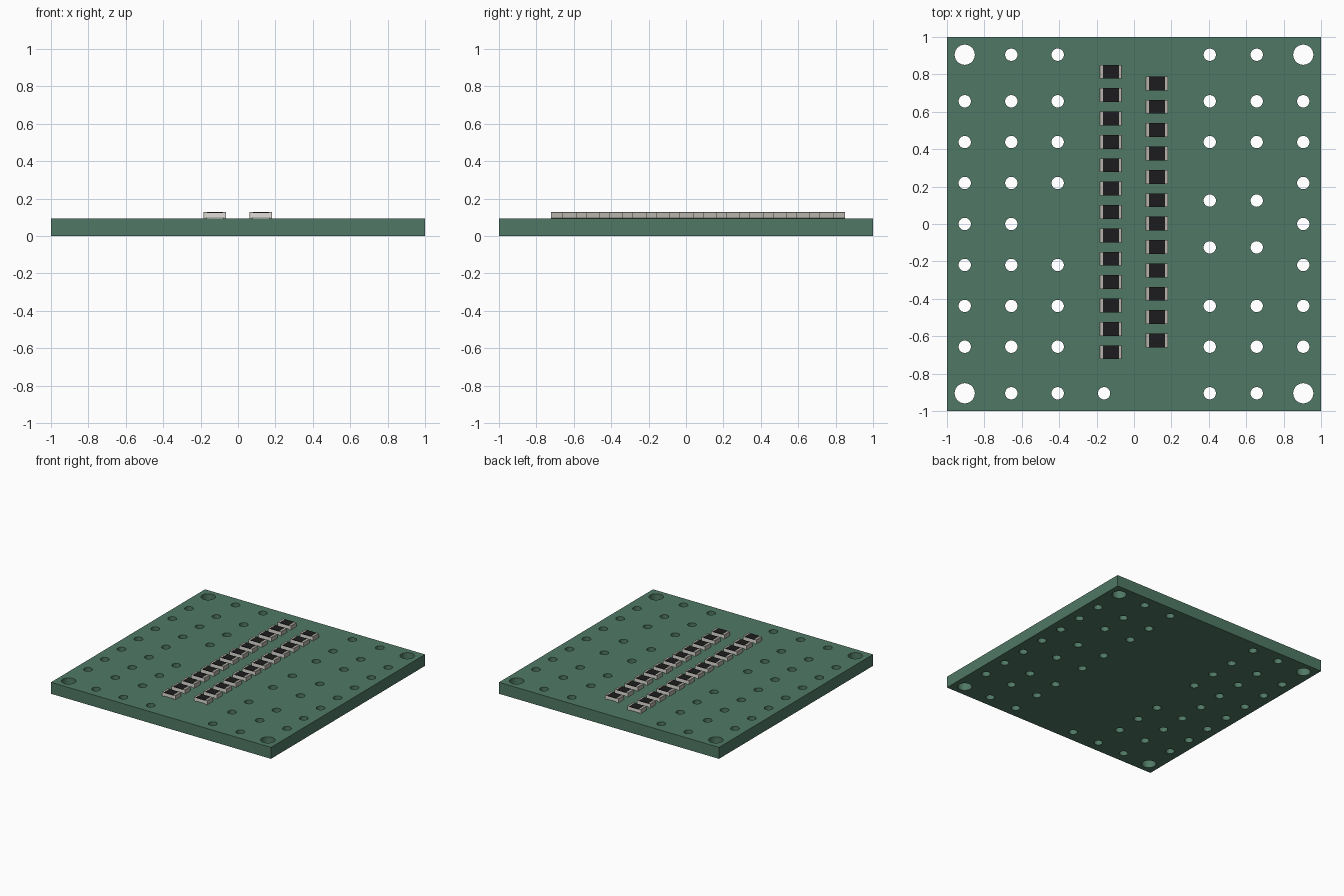
import bpy
import bmesh
from mathutils import Matrix, Vector

if "Cube" in bpy.data.objects:
    bpy.data.objects.remove(bpy.data.objects["Cube"], do_unlink=True)

BOARD_TOP = 0.094
STEP = 0.125


def material(name, color):
    mat = bpy.data.materials.new(name)
    mat.use_nodes = True
    mat.diffuse_color = (*color, 1)
    shader = next(n for n in mat.node_tree.nodes if n.type == "BSDF_PRINCIPLED")
    shader.inputs["Base Color"].default_value = (*color, 1)
    return mat


green = material("board_green", (0.08, 0.19, 0.13))
ceramic = material("ceramic_white", (0.75, 0.72, 0.67))
metal = material("terminal_metal", (0.48, 0.46, 0.42))
black = material("resistor_black", (0.012, 0.012, 0.013))


def add_box(bm, x, y, z, slot=0):
    """Box from (min, max) ranges on each axis."""
    ranges = (x, y, z)
    size = Vector([hi - lo for lo, hi in ranges])
    mid = Vector([(hi + lo) / 2 for lo, hi in ranges])
    verts = bmesh.ops.create_cube(
        bm, size=1, matrix=Matrix.Translation(mid) @ Matrix.Diagonal((*size, 1)))["verts"]
    for face in {f for v in verts for f in v.link_faces}:
        face.material_index = slot


def finish_mesh(bm, name, mats):
    bmesh.ops.recalc_face_normals(bm, faces=bm.faces)
    mesh = bpy.data.meshes.new(name)
    bm.to_mesh(mesh)
    bm.free()
    for mat in mats:
        mesh.materials.append(mat)
    return mesh


def add_object(name, mesh, location=(0, 0, 0)):
    obj = bpy.data.objects.new(name, mesh)
    obj.location = location
    bpy.context.collection.objects.link(obj)
    return obj


# Board slab
bm = bmesh.new()
add_box(bm, (-1, 1), (-1, 1), (0, BOARD_TOP))
board = add_object("board", finish_mesh(bm, "board", [green]))

# Hole layout: corner mounting holes and columns of small holes
edge, inner, mid, near = 0.905, 0.656, 0.438, 0.219
outer_rows = [s * y for y in (inner, mid, near) for s in (-1, 1)] + [0]
right_rows = [s * y for y in (edge, inner, mid, STEP) for s in (-1, 1)]
full_rows = outer_rows + [-edge, edge]
columns = {
    -edge: outer_rows,
    -inner: full_rows,
    -0.408: [y for y in full_rows if y != 0],
    -0.16: [-edge],
    0.405: right_rows,
    inner: right_rows,
    edge: outer_rows,
}
holes = [(x, y, 0.033) for x, rows in columns.items() for y in rows]
holes += [(x, y, 0.054) for x in (-edge, edge) for y in (-edge, edge)]

bm = bmesh.new()
for x, y, radius in holes:
    bmesh.ops.create_cone(bm, cap_ends=True, segments=32, radius1=radius, radius2=radius,
                          depth=0.4, matrix=Matrix.Translation((x, y, BOARD_TOP / 2)))
cutter = add_object("hole_cutter", finish_mesh(bm, "hole_cutter", [green]))
cutter.hide_render = True

drill = board.modifiers.new("drill_holes", "BOOLEAN")
drill.operation = "DIFFERENCE"
drill.solver = "EXACT"
drill.object = cutter
bpy.context.view_layer.objects.active = board
board.select_set(True)
bpy.ops.object.modifier_apply(modifier=drill.name)
bpy.data.objects.remove(cutter, do_unlink=True)
bpy.ops.object.shade_smooth_by_angle()

# Chip resistor: ceramic body, black coating and two wrapped end terminals
HALF_X, HALF_Y, HEIGHT = 0.061, 0.037, 0.035
LIP, WRAP = 0.005, 0.018
bm = bmesh.new()
body_x = (LIP - HALF_X, HALF_X - LIP)
side = (-HALF_Y, HALF_Y)
add_box(bm, body_x, side, (LIP, HEIGHT - LIP), 0)
coat_x = HALF_X - WRAP
add_box(bm, (-coat_x, coat_x), side, (HEIGHT - LIP, HEIGHT - 0.001), 2)

terminal = [(HALF_X - WRAP, 0), (HALF_X - LIP / 2, 0), (HALF_X, LIP / 2),
            (HALF_X, HEIGHT - LIP / 2), (HALF_X - LIP / 2, HEIGHT), (HALF_X - WRAP, HEIGHT),
            (HALF_X - WRAP, HEIGHT - LIP), (HALF_X - LIP, HEIGHT - LIP),
            (HALF_X - LIP, LIP), (HALF_X - WRAP, LIP)]
for sign in (-1, 1):
    face = bm.faces.new([bm.verts.new((sign * x, -HALF_Y, z)) for x, z in terminal])
    face.material_index = 1
    extruded = bmesh.ops.extrude_face_region(bm, geom=[face], use_keep_orig=True)["geom"]
    new_verts = [g for g in extruded if isinstance(g, bmesh.types.BMVert)]
    bmesh.ops.translate(bm, verts=new_verts, vec=(0, 2 * HALF_Y, 0))
    for f in {f for v in new_verts for f in v.link_faces}:
        f.material_index = 1
resistor = finish_mesh(bm, "chip_resistor", [ceramic, metal, black])

# Two staggered rows of resistors
for side_name, x, first_y, count in (("right", -0.124, 0.814, 13), ("left", 0.122, 0.752, 12)):
    for i in range(count):
        add_object(f"{side_name}_resistor_{i + 1}", resistor,
                   (x, first_y - i * STEP, BOARD_TOP))
